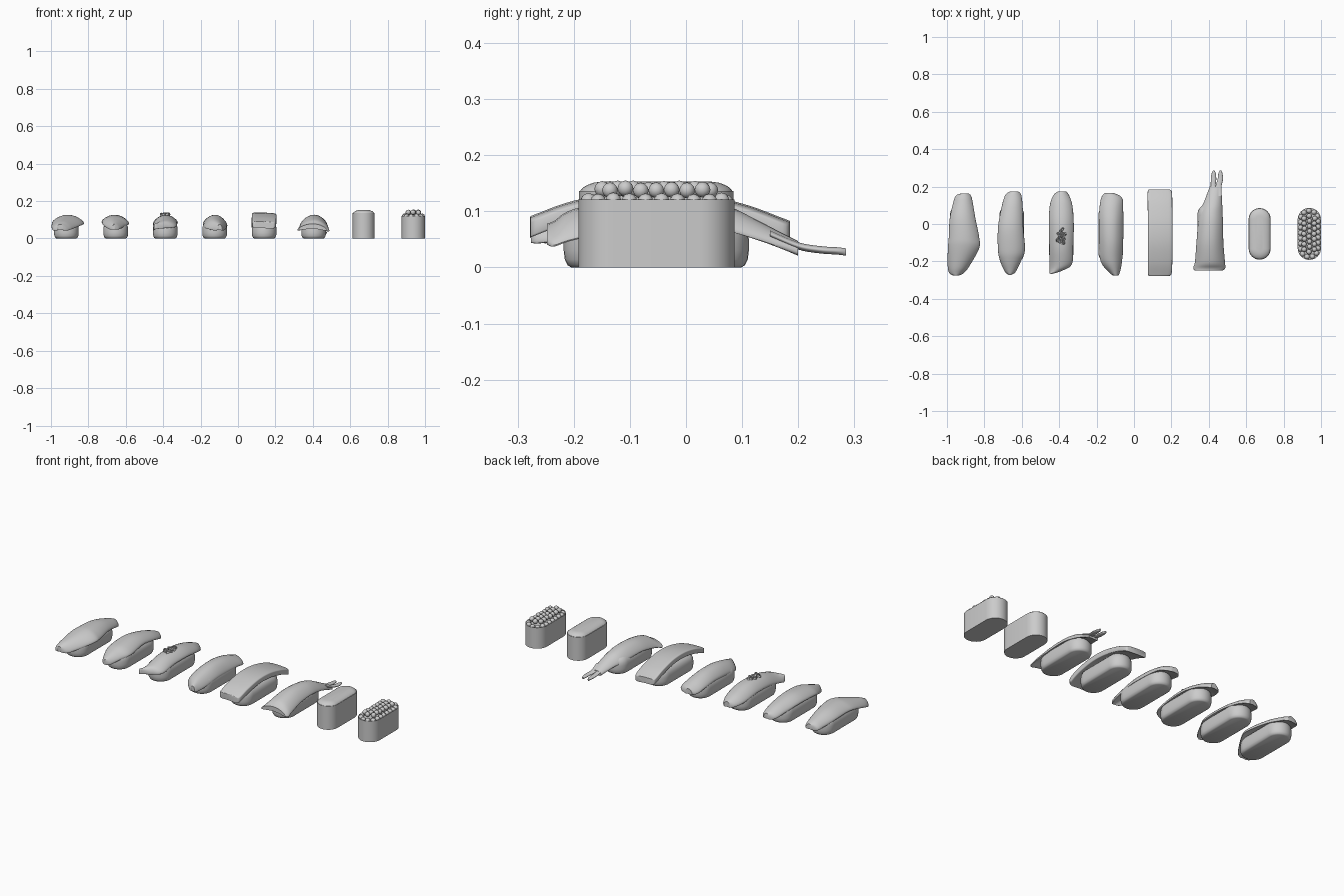
import bpy, bmesh, math, random
from mathutils import Vector, Matrix

if "Cube" in bpy.data.objects:
    bpy.data.objects.remove(bpy.data.objects["Cube"])

random.seed(4)
CY = -0.053
CX = [-0.918 + 0.2645 * i for i in range(8)]


def finish(bm, name, angle=40):
    bmesh.ops.recalc_face_normals(bm, faces=bm.faces)
    me = bpy.data.meshes.new(name)
    bm.to_mesh(me)
    bm.free()
    ob = bpy.data.objects.new(name, me)
    bpy.context.collection.objects.link(ob)
    bpy.ops.object.select_all(action='DESELECT')
    bpy.context.view_layer.objects.active = ob
    ob.select_set(True)
    bpy.ops.object.shade_smooth_by_angle(angle=math.radians(angle))
    return ob


def skin(name, rings, angle=40):
    """Closed surface through a list of equal-sized point rings."""
    bm = bmesh.new()
    loops = [[bm.verts.new(p) for p in r] for r in rings]
    n = len(loops[0])
    for a, b in zip(loops, loops[1:]):
        for i in range(n):
            j = (i + 1) % n
            bm.faces.new((a[i], a[j], b[j], b[i]))
    bm.faces.new(loops[0])
    bm.faces.new(loops[-1])
    return finish(bm, name, angle)


def stadium(cx, hx, hy, z, n=16):
    pts = []
    for s in (1, -1):
        for k in range(n + 1):
            a = math.pi * k / n
            pts.append((cx + s * hx * math.cos(a), CY + s * (hy - hx + hx * math.sin(a)), z))
    return pts


def pill(name, cx, hx, hy, profile):
    return skin(name, [stadium(cx, hx - i, hy - i, z) for z, i in profile])


def spline(st, steps=6):
    """Catmull-Rom through rows of numbers."""
    out = []
    for i in range(len(st) - 1):
        a, b = st[max(i - 1, 0)], st[i]
        c, d = st[i + 1], st[min(i + 2, len(st) - 1)]
        for k in range(steps):
            t = k / steps
            out.append([0.5 * (2 * q + (r - p) * t + (2 * p - 5 * q + 4 * r - s) * t * t
                        + (3 * q - p - 3 * r + s) * t ** 3) for p, q, r, s in zip(a, b, c, d)])
    return out + [list(st[-1])]


def slab(name, stations, thick=0.03, power=0.8, n=32):
    """Draped slice; station = y, left x, right x, left droop, right droop, [top z]."""
    st = [s if len(s) == 6 else s + (0.127 - 1.0 * (s[0] + 0.05) ** 2,) for s in stations]
    rings = []
    for y, xl, xr, dl, dr, zt in spline(st):
        ring = []
        for k in range(n):
            a = 2 * math.pi * k / n
            c, s = math.cos(a), math.sin(a)
            u = math.copysign(abs(c) ** power, c)
            v = math.copysign(abs(s) ** power, s)
            z = zt - thick / 2 - (dl if u < 0 else dr) * abs(u) ** 2 + v * thick / 2
            ring.append(((xl + xr) / 2 + u * (xr - xl) / 2, y, z))
        rings.append(ring)
    return skin(name, rings)


# rice blocks
rice_profile = [(0, .014), (.004, .007), (.014, .002), (.03, 0), (.05, 0), (.065, .002),
                (.078, .008), (.088, .018), (.094, .032), (.096, .045)]
for i in range(6):
    pill(f"rice_{i + 1}", CX[i], 0.066, 0.165, rice_profile)

# sliced fish toppings
slab("salmon_slice", [
    (-.275, -.968, -.935, .01, .01), (-.262, -.988, -.91, .02, .02), (-.225, -.996, -.88, .025, .025),
    (-.13, -.995, -.828, .025, .028), (-.07, -.99, -.828, .025, .03), (.03, -.985, -.848, .025, .025),
    (.12, -.965, -.863, .02, .02), (.152, -.952, -.872, .015, .015), (.163, -.925, -.885, .01, .01)])
slab("tuna_slice", [
    (-.272, -.67, -.655, .008, .008), (-.255, -.69, -.632, .015, .015), (-.2, -.715, -.605, .02, .02),
    (-.14, -.727, -.583, .02, .025), (-.02, -.727, -.592, .022, .022), (.09, -.708, -.595, .02, .02),
    (.155, -.688, -.603, .015, .015), (.175, -.66, -.62, .01, .01)])
slab("mackerel_slice", [
    (-.266, -.45, -.435, .01, .005), (-.25, -.453, -.385, .025, .01), (-.215, -.452, -.332, .03, .02),
    (-.12, -.453, -.325, .032, .025), (0, -.455, -.322, .03, .025), (.1, -.45, -.33, .025, .02),
    (.155, -.43, -.348, .015, .015), (.175, -.405, -.365, .01, .01)])
slab("white_fish_slice", [
    (-.276, -.11, -.085, .008, .01), (-.26, -.132, -.076, .02, .02), (-.2, -.178, -.064, .03, .035),
    (-.1, -.187, -.058, .035, .04), (0, -.187, -.057, .03, .04), (.08, -.185, -.058, .025, .03),
    (.14, -.175, -.064, .02, .02), (.167, -.155, -.11, .01, .01)])

# omelette block
slab("omelette_slice", [
    (-.278, .084, .18, .0, .006, .09), (-.268, .075, .2, .0, .006, .095), (-.2, .075, .205, 0, .006, .119),
    (-.1, .075, .206, 0, .006, .137), (0, .075, .206, 0, .006, .135), (.1, .073, .205, 0, .006, .114),
    (.172, .073, .202, 0, .006, .088), (.185, .082, .185, 0, .006, .083)], 0.034, 0.25)

# prawn body and forked tail
slab("prawn_body", [
    (-.248, .325, .475, .015, .02, .078), (-.235, .317, .488, .025, .03, .083),
    (-.2, .326, .486, .035, .04, .104), (-.1, .334, .478, .035, .04, .125), (0, .342, .476, .035, .035, .125),
    (.07, .354, .473, .03, .03, .111), (.12, .375, .471, .02, .02, .088), (.17, .394, .468, .01, .01, .062),
    (.2, .405, .466, .005, .005, .047)], 0.026)
for side, x0, x1 in (("left", .422, .446), ("right", .449, .457)):
    tip = .427 if side == "left" else .463
    slab(f"prawn_tail_{side}", [
        (.15, x0 - .012, x0 + .02, 0, 0, .066), (.2, x1 - .036 if side == "left" else .436, x1 - .01 if side == "left" else .468, 0, 0, .045),
        (.24, tip - .016, tip + .013, 0, 0, .038), (.27, tip - .012, tip + .01, 0, 0, .036),
        (.285, tip - .005, tip + .004, 0, 0, .034)], 0.013, 1.0)

# chopped onion rings on the third piece
bm = bmesh.new()
for k in range(13):
    a, r = k * 2.4, 0.0135 * math.sqrt(k / 2.2)
    m = (Matrix.Translation((-.388 + .7 * r * math.cos(a), -.066 + 1.3 * r * math.sin(a), .131 - .08 * r))
         @ Matrix.Rotation(random.uniform(-.6, .6), 4, 'X') @ Matrix.Rotation(random.uniform(-.6, .6), 4, 'Y'))
    rad, h, n = random.uniform(.007, .011), .005, 12
    section = [(rad, -h), (rad, h), (rad * .55, h), (rad * .55, -h)]
    loops = [[bm.verts.new(m @ Vector((q * math.cos(2 * math.pi * j / n), q * math.sin(2 * math.pi * j / n), z)))
              for q, z in section] for j in range(n)]
    for j in range(n):
        A, B = loops[j], loops[(j + 1) % n]
        for i in range(4):
            bm.faces.new((A[i], A[(i + 1) % 4], B[(i + 1) % 4], B[i]))
finish(bm, "onion_rings")

# seaweed-wrapped pieces
pill("seaweed_wrap_1", CX[6] + .003, 0.059, 0.138, [(0, 0), (.136, 0), (.136, .003), (.128, .003)])
pill("paste_filling", CX[6] + .003, 0.057, 0.136,
     [(.12, 0), (.136, 0), (.142, .005), (.147, .013), (.151, .024), (.153, .038)])
pill("seaweed_wrap_2", CX[7] + .004, 0.0625, 0.139, [(0, 0), (.121, 0), (.121, .003), (.116, .003)])

# roe: a ring along the rim and a packed upper layer
bm = bmesh.new()
R, cx = .0142, CX[7] + .004


def roe(x, y, z):
    bmesh.ops.create_icosphere(bm, subdivisions=2, radius=R,
                               matrix=Matrix.Translation((x, y, z + random.uniform(-.002, .002))))


straight, rr = .0765, .047
total = 4 * straight + 2 * math.pi * rr
count = int(total / (2 * R))
for k in range(count):
    d = total * k / count
    half, s = total / 2, 1
    if d >= half:
        d, s = d - half, -1
    if d < 2 * straight:
        x, y = rr, d - straight
    else:
        a = (d - 2 * straight) / rr
        x, y = rr * math.cos(a), straight + rr * math.sin(a)
    roe(cx + s * x, CY + s * y, .118)
for c, x in enumerate((-.027, 0, .027)):
    m = 8 if c == 1 else 7
    for k in range(m):
        roe(cx + x + random.uniform(-.002, .002), CY + (k - (m - 1) / 2) * .0275, .139)
finish(bm, "roe", 80)
